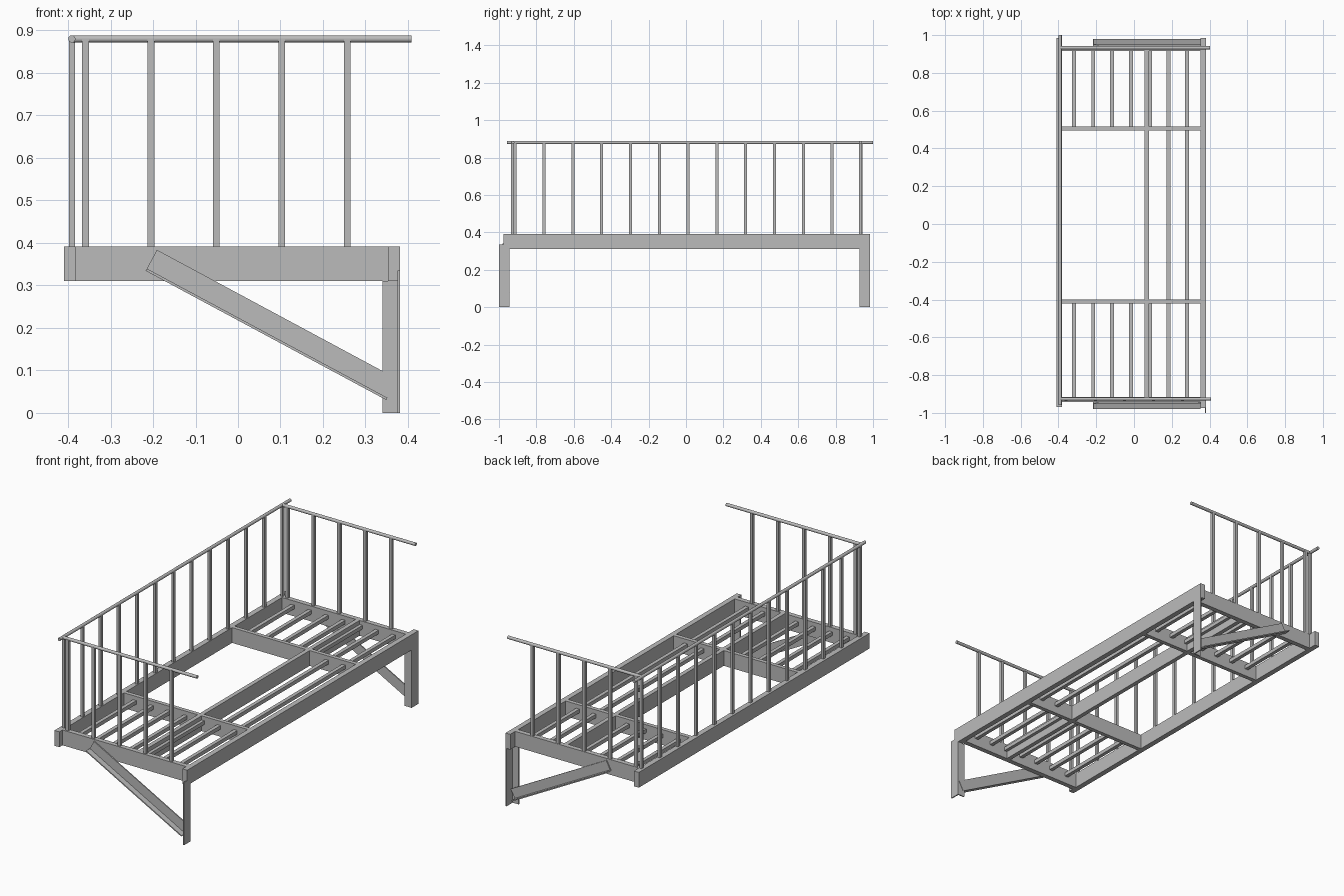
import bpy
import math
from mathutils import Vector, Matrix

cube = bpy.data.objects.get("Cube")
if cube:
    bpy.data.objects.remove(cube, do_unlink=True)

steel = bpy.data.materials.new("grey steel")
steel.use_nodes = True
GREY = (0.5, 0.5, 0.5, 1)
steel.diffuse_color = GREY
steel.node_tree.nodes["Principled BSDF"].inputs["Base Color"].default_value = GREY


def box(name, x, y, z):
    """Box from (low, high) ranges on each axis."""
    bpy.ops.mesh.primitive_cube_add(size=1)
    ob = bpy.context.object
    ob.name = name
    ranges = (x, y, z)
    size = Vector([abs(b - a) for a, b in ranges])
    mid = Vector([(a + b) / 2 for a, b in ranges])
    ob.data.transform(Matrix.Translation(mid) @ Matrix.Diagonal(size).to_4x4())
    ob.data.materials.append(steel)
    return ob


def rail(name, start, end, radius=0.0085):
    """Round bar between two points."""
    a, b = Vector(start), Vector(end)
    bpy.ops.mesh.primitive_cylinder_add(vertices=16, radius=radius, depth=(b - a).length)
    ob = bpy.context.object
    ob.name = name
    ob.rotation_euler = (b - a).to_track_quat("Z", "Y").to_euler()
    ob.location = (a + b) / 2
    ob.data.materials.append(steel)
    bpy.ops.object.shade_smooth_by_angle(angle=math.radians(40))


LOW, TOP, RAIL = 0.31, 0.392, 0.88
DEPTH = (LOW, TOP)
POST = 0.008

# Platform frame
box("outer_beam", (-0.41, -0.381), (-0.97, 0.985), DEPTH)
box("wall_beam", (0.353, 0.381), (-0.975, 0.985), DEPTH)
box("front_end_beam", (-0.381, 0.353), (-0.943, -0.917), DEPTH)
box("back_end_beam", (-0.381, 0.353), (0.917, 0.943), DEPTH)
for y in (-0.411, 0.505):
    box("cross_beam", (-0.381, 0.353), (y - 0.011, y + 0.011), DEPTH)
box("middle_beam", (0.056, 0.079), (-0.917, 0.917), DEPTH)

# Floor slats: short ones at both ends, long ones along the wall side
for x in (-0.318, -0.216, -0.116, -0.016, 0.086):
    for span in ((-0.917, -0.411), (0.505, 0.917)):
        box("short_slat", (x - 0.01, x + 0.01), span, (0.35, 0.37))
for x in (0.182, 0.281):
    box("long_slat", (x - 0.01, x + 0.01), (-0.917, 0.917), (0.35, 0.37))

# Balusters
for i in range(13):
    y = -0.913 + 0.154 * i
    box("side_baluster", (-0.398, -0.384), (y - POST, y + POST), (TOP, RAIL))
for y in (-0.928, 0.933):
    for i in range(5):
        x = -0.359 + 0.154 * i
        box("end_baluster", (x - POST, x + POST), (y - POST, y + POST), (TOP, RAIL))

# Handrails
rail("side_handrail", (-0.391, -0.957, RAIL), (-0.391, 1, RAIL))
rail("front_handrail", (-0.391, -0.926, RAIL), (0.408, -0.926, RAIL))
rail("back_handrail", (-0.391, 0.933, RAIL), (0.402, 0.933, RAIL))

# Angle-iron legs and sloping braces at each end
top_end, low_end = Vector((-0.204, 0, 0.359)), Vector((0.362, 0, 0.055))
run = low_end - top_end
half = run.length / 2
tilt = Matrix.Rotation(math.atan2(-run.z, run.x), 4, "Y")
place = Matrix.Translation((top_end + low_end) / 2) @ tilt
for side, name, inner, outer, height in (
    (-1, "front", 0.945, 1.0, 0.335),
    (1, "back", 0.927, 0.985, LOW),
):
    box(name + "_leg_side", (0.375, 0.381), (side * inner, side * outer), (0, height))
    box(name + "_leg_face", (0.34, 0.375), (side * inner, side * (inner + 0.006)), (0, LOW))
    web = box(name + "_brace_web", (-half, half), (side * 0.943, side * 0.949), (-0.028, 0.028))
    flange = box(name + "_brace_flange", (-half, half), (side * 0.943, side * 0.98), (-0.028, -0.022))
    for part in (web, flange):
        part.data.transform(place)
